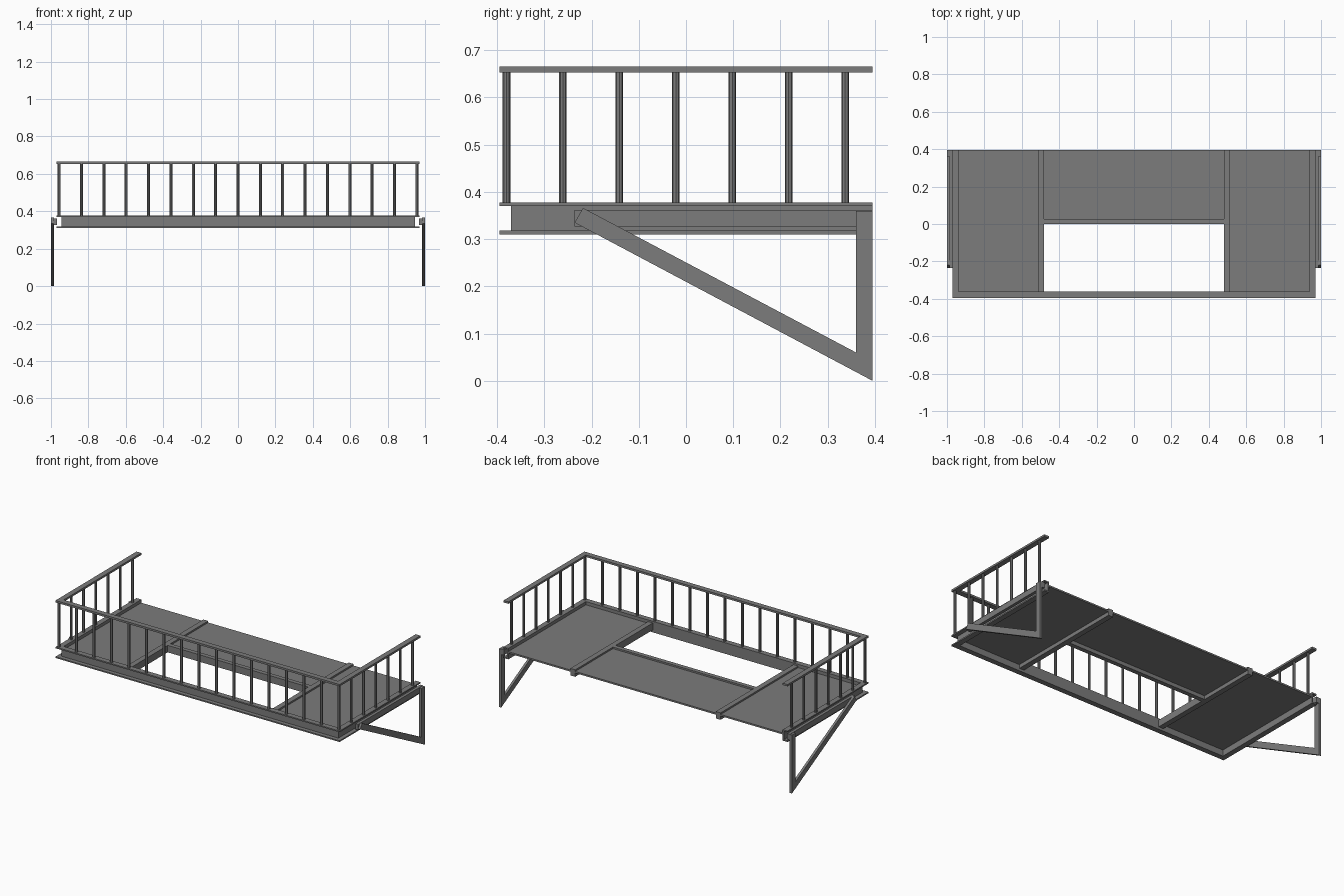
import bpy
import bmesh
from mathutils import Matrix

cube = bpy.data.objects.get("Cube")
if cube:
    bpy.data.objects.remove(cube, do_unlink=True)

iron = bpy.data.materials.new("grey_iron")
iron.use_nodes = True
colour = (0.2, 0.2, 0.2, 1)
iron.diffuse_color = colour
iron.node_tree.nodes["Principled BSDF"].inputs["Base Color"].default_value = colour

X, Y = 0.97, 0.395      # outer half width and half depth of the platform
LOW, TOP = 0.31, 0.378  # frame bottom and top
W = 0.033               # beam width


def finish(name, bm):
    bmesh.ops.recalc_face_normals(bm, faces=bm.faces)
    mesh = bpy.data.meshes.new(name)
    bm.to_mesh(mesh)
    bm.free()
    mesh.materials.append(iron)
    obj = bpy.data.objects.new(name, mesh)
    bpy.context.collection.objects.link(obj)
    return obj


def prism(name, rings, caps=True):
    """Join matching rings of points into a solid."""
    bm = bmesh.new()
    rows = [[bm.verts.new(p) for p in ring] for ring in rings]
    n = len(rows[0])
    for a, b in zip(rows, rows[1:]):
        for i in range(n):
            j = (i + 1) % n
            bm.faces.new((a[i], a[j], b[j], b[i]))
    if caps:
        bm.faces.new(rows[0])
        bm.faces.new(rows[-1])
    return finish(name, bm)


def u_sweep(name, profile):
    """Mitred sweep round three sides; profile is (distance inward, height)."""
    rings = [[(sx * (X - d), Y if back else -Y + d, z) for d, z in profile]
             for sx, back in ((-1, True), (-1, False), (1, False), (1, True))]
    return prism(name, rings)


def box(name, x0, x1, y0, y1, z0, z1):
    return prism(name, [[(x, y0, z0), (x, y1, z0), (x, y1, z1), (x, y0, z1)]
                        for x in (x0, x1)])


# Channel frame open to the outside, and flat handrail
T = 0.008
u_sweep("channel_frame", [(0, LOW), (W, LOW), (W, TOP), (0, TOP), (0, TOP - T),
                          (W - T, TOP - T), (W - T, LOW + T), (0, LOW + T)])
u_sweep("handrail", [(0, 0.653), (W, 0.653), (W, 0.665), (0, 0.665)])

# Floor around the stair opening
HOLE = 0.48
F0, F1 = 0.348, 0.358
box("middle_floor", -HOLE, HOLE, 0.02, Y, F0, F1)
B0, B1 = 0.325, 0.368
box("opening_joist", -HOLE, HOLE, 0, 0.027, B0, B1)
for side, s in (("left", 1), ("right", -1)):
    box(side + "_floor", s * (HOLE + 0.01), s * (X - W + 0.002), -Y + W - 0.002, Y, F0, F1)
    box(side + "_crossbeam", s * HOLE, s * (HOLE + W), -Y + W - 0.002, Y, B0, B1)

# Round balusters on three sides
STEP = 0.1195
spots = [((i - 8) * STEP, -0.38) for i in range(17)]
spots += [(s * 8 * STEP, -0.38 + i * STEP) for s in (-1, 1) for i in range(1, 7)]
bm = bmesh.new()
for x, y in spots:
    bmesh.ops.create_cone(bm, cap_ends=True, segments=8, radius1=0.008, radius2=0.008,
                          depth=0.277, matrix=Matrix.Translation((x, y, 0.516)))
finish("balusters", bm)

# Triangular wall brackets at both ends
leg = [(0.36, 0.06), (Y, 0), (Y, 0.36), (0.36, 0.36)]
brace = [(Y, 0), (0.36, 0.06), (-0.218, 0.366), (-0.236, 0.335)]
for side, s in (("left", 1), ("right", -1)):
    box(side + "_bracket_rail", s * (X - 0.003), s * 0.986, -0.236, Y, 0.327, 0.362)
    for name, outline in (("leg", leg), ("brace", brace)):
        prism(f"{side}_bracket_{name}",
              [[(s * x, y, z) for y, z in outline] for x in (0.985, 1.0)])
